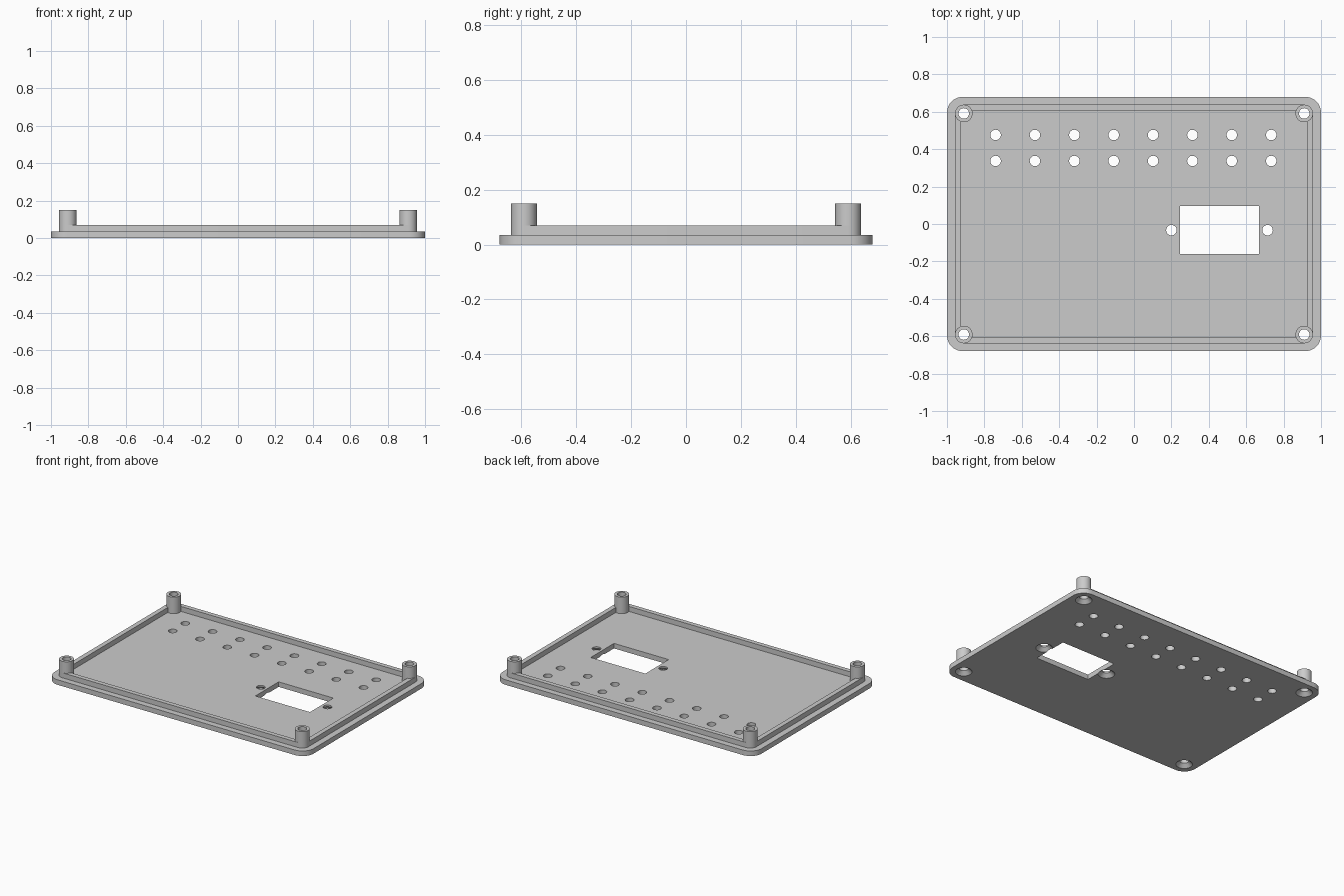
import bpy
import bmesh
from math import cos, sin, pi

cube = bpy.data.objects.get("Cube")
if cube:
    bpy.data.objects.remove(cube, do_unlink=True)

grey = bpy.data.materials.new("grey plastic")
grey.use_nodes = True
GREY = (0.6, 0.6, 0.6, 1)
grey.diffuse_color = GREY
grey.node_tree.nodes["Principled BSDF"].inputs["Base Color"].default_value = GREY

PLATE_TOP, RIM_TOP, POST_TOP = 0.035, 0.07, 0.15
POST_X, POST_Y, POST_R = 0.91, 0.591, 0.047
HOLE_R = 0.028


def circle(cx, cy, r, n=32):
    return [(cx + r * cos(2 * pi * i / n), cy + r * sin(2 * pi * i / n)) for i in range(n)]


def rectangle(x0, x1, y0, y1):
    return [(x0, y0), (x1, y0), (x1, y1), (x0, y1)]


def rounded_rectangle(hx, hy, r, steps=8):
    points = []
    for k, (sx, sy) in enumerate(((1, 1), (-1, 1), (-1, -1), (1, -1))):
        for i in range(steps + 1):
            a = (k + i / steps) * pi / 2
            points.append((sx * (hx - r) + r * cos(a), sy * (hy - r) + r * sin(a)))
    return points


def loft(bm, sections):
    """Closed solid through (outline, height) sections."""
    rings = [[bm.verts.new((x, y, z)) for x, y in outline] for outline, z in sections]
    bm.faces.new(rings[0][::-1])
    bm.faces.new(rings[-1])
    for low, high in zip(rings, rings[1:]):
        for i in range(len(low)):
            j = (i + 1) % len(low)
            bm.faces.new((low[i], low[j], high[j], high[i]))


def make_object(name, solids):
    bm = bmesh.new()
    for sections in solids:
        loft(bm, sections)
    mesh = bpy.data.meshes.new(name)
    bm.to_mesh(mesh)
    bm.free()
    mesh.materials.append(grey)
    obj = bpy.data.objects.new(name, mesh)
    bpy.context.collection.objects.link(obj)
    return obj


def cut(solids, *parts):
    """Subtract solids that do not overlap each other from the parts."""
    cutter = make_object("cutter", solids)
    for part in parts:
        mod = part.modifiers.new("cut", "BOOLEAN")
        mod.operation = "DIFFERENCE"
        mod.solver = "EXACT"
        mod.object = cutter
        bpy.context.view_layer.update()
        graph = bpy.context.evaluated_depsgraph_get()
        result = bpy.data.meshes.new_from_object(part.evaluated_get(graph))
        part.modifiers.clear()
        part.data = result
    bpy.data.objects.remove(cutter, do_unlink=True)


def prism(outline, z0=-0.1, z1=0.3):
    return [(outline, z0), (outline, z1)]


def countersunk_drill(x, y):
    return [(circle(x, y, 0.078), -0.024), (circle(x, y, HOLE_R), 0.024),
            (circle(x, y, HOLE_R), 0.3)]


corners = [(sx * POST_X, sy * POST_Y) for sx in (-1, 1) for sy in (-1, 1)]

# Base plate, rim and corner posts
plate = make_object("base_plate", [prism(rounded_rectangle(1, 0.68, 0.085), 0, PLATE_TOP)])
rim_outline = rounded_rectangle(POST_X + POST_R, POST_Y + POST_R, POST_R)
rim = make_object("rim_lip", [prism(rim_outline, PLATE_TOP, RIM_TOP)])
posts = make_object("corner_posts", [prism(circle(x, y, POST_R), PLATE_TOP, POST_TOP)
                                     for x, y in corners])

# Hollow inside of the rim
cut([prism(rectangle(-0.924, 0.924, -0.606, 0.606))], rim)

# Two rows of round holes
cut([prism(circle(-0.74 + 0.2105 * i, y, HOLE_R)) for i in range(8) for y in (0.337, 0.476)], plate)

# Rectangular window, then the screw holes beside it
cut([prism(rectangle(0.246, 0.668, -0.16, 0.097))], plate)
cut([countersunk_drill(x, -0.033) for x in (0.2, 0.714)], plate)

# Screw holes through the corners
cut([countersunk_drill(x, y) for x, y in corners], plate, rim, posts)

# Smooth round walls, crisp edges
bpy.ops.object.select_all(action="DESELECT")
for part in (plate, rim, posts):
    part.select_set(True)
bpy.context.view_layer.objects.active = plate
bpy.ops.object.shade_smooth_by_angle(angle=pi / 6)
